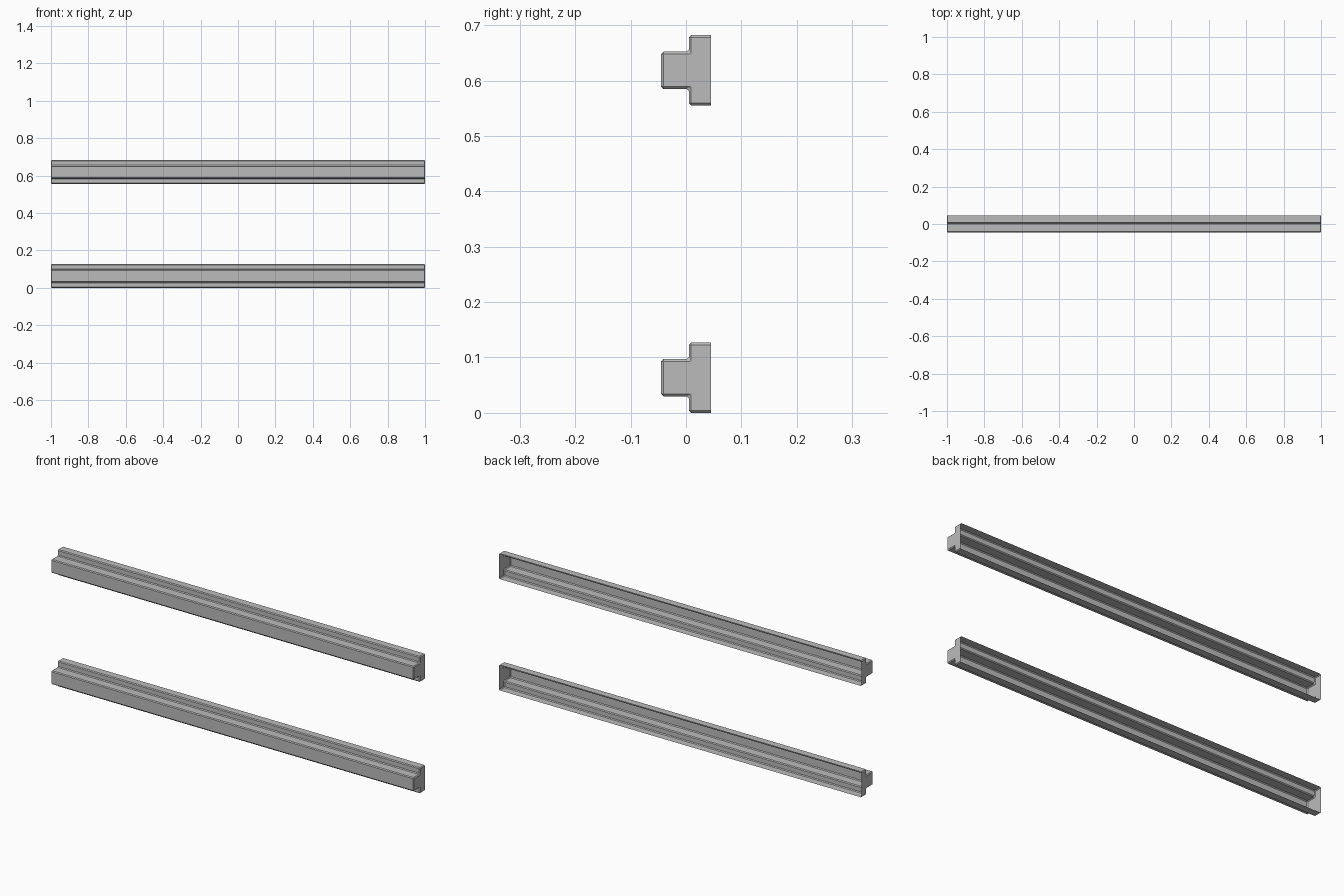
import bpy, bmesh

cube = bpy.data.objects.get("Cube")
if cube:
    bpy.data.objects.remove(cube, do_unlink=True)

grey = bpy.data.materials.new("grey")
grey.use_nodes = True
grey.diffuse_color = (0.5, 0.5, 0.5, 1)
grey.node_tree.nodes["Principled BSDF"].inputs["Base Color"].default_value = (0.5, 0.5, 0.5, 1)

HALF_LENGTH = 1.0
HALF_DEPTH = 0.045
STEP_Y = 0.005
FLANGE = 0.0635   # half height of the wide rear section
WEB = 0.0335      # half height of the narrow front section
BEVEL = 0.004


def make_rail(name, z):
    """Stepped channel with closed ends, bevelled edges and an open back."""
    upper = [(HALF_DEPTH, FLANGE), (STEP_Y, FLANGE), (STEP_Y, WEB), (-HALF_DEPTH, WEB)]
    profile = upper + [(y, -h) for y, h in reversed(upper)]
    bm = bmesh.new()
    ends = [[bm.verts.new((x, y, h)) for y, h in profile]
            for x in (-HALF_LENGTH, HALF_LENGTH)]
    # Long walls, leaving the back open
    for i in range(len(profile) - 1):
        bm.faces.new((ends[0][i], ends[0][i + 1], ends[1][i + 1], ends[1][i]))
    # End caps
    for end in ends:
        bm.faces.new(end)
    bmesh.ops.recalc_face_normals(bm, faces=bm.faces[:])
    # Make sure the front wall faces forward
    front = min(bm.faces, key=lambda f: f.calc_center_median().y)
    if front.normal.y > 0:
        bmesh.ops.reverse_faces(bm, faces=bm.faces[:])
    edges = [e for e in bm.edges if not e.is_boundary]
    bmesh.ops.bevel(bm, geom=edges, offset=BEVEL, segments=1, profile=0.5,
                    affect='EDGES', clamp_overlap=True)
    mesh = bpy.data.meshes.new(name)
    bm.to_mesh(mesh)
    bm.free()
    mesh.materials.append(grey)
    rail = bpy.data.objects.new(name, mesh)
    rail.location.z = z
    bpy.context.collection.objects.link(rail)


make_rail("lower_rail", FLANGE)
make_rail("upper_rail", FLANGE + 0.555)
